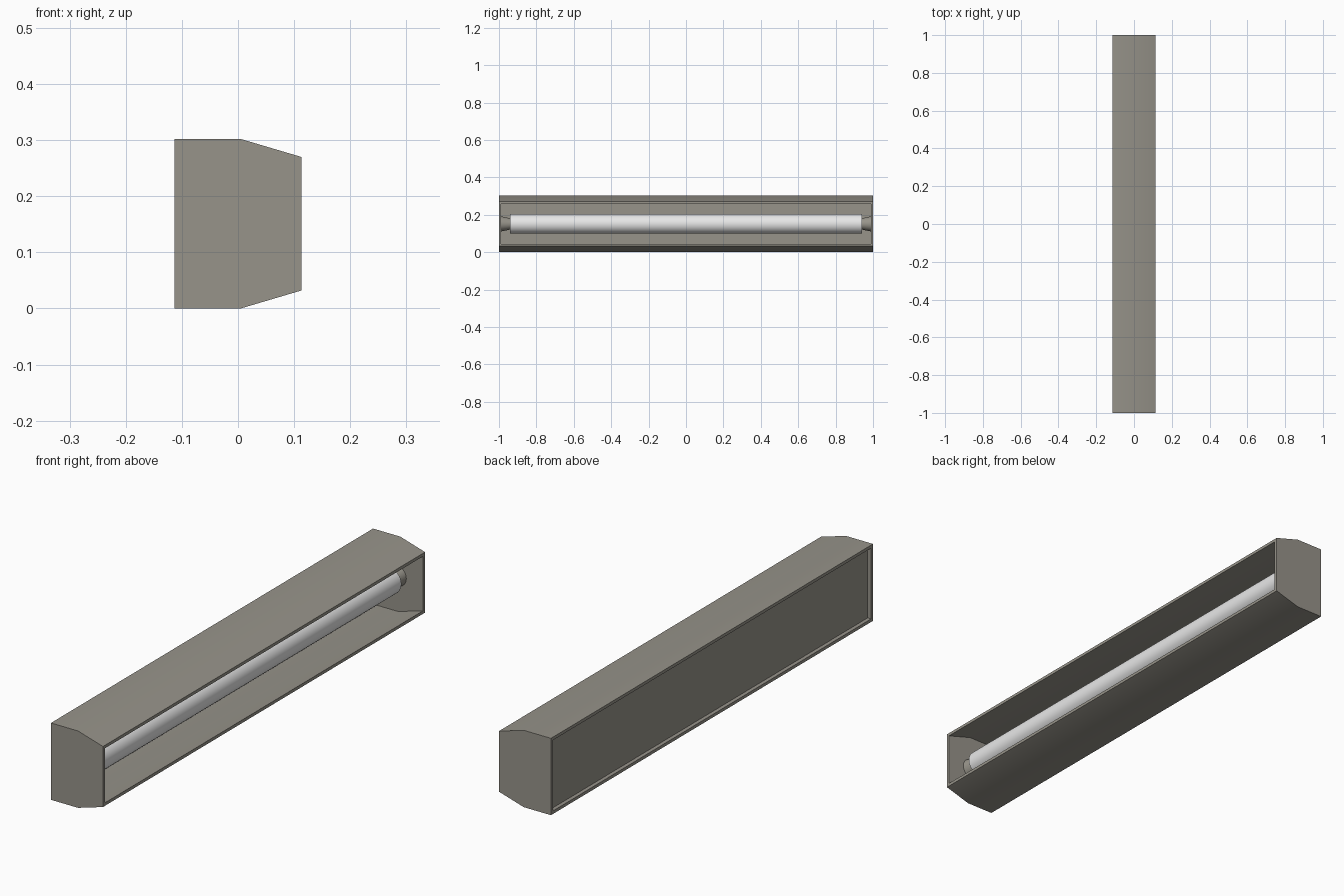
import bpy, bmesh, math

if "Cube" in bpy.data.objects:
    bpy.data.objects.remove(bpy.data.objects["Cube"])


def material(name, rgb):
    m = bpy.data.materials.new(name)
    m.diffuse_color = (*rgb, 1)
    m.use_nodes = True
    m.node_tree.nodes["Principled BSDF"].inputs["Base Color"].default_value = m.diffuse_color
    return m


BODY = material("warm grey metal", (0.31, 0.295, 0.255))
TUBE = material("pale tube", (0.8, 0.8, 0.8))


def finish(bm, name, mat):
    bmesh.ops.recalc_face_normals(bm, faces=bm.faces)
    me = bpy.data.meshes.new(name)
    bm.to_mesh(me)
    bm.free()
    me.materials.append(mat)
    ob = bpy.data.objects.new(name, me)
    bpy.context.collection.objects.link(ob)
    bpy.ops.object.select_all(action='DESELECT')
    ob.select_set(True)
    bpy.context.view_layer.objects.active = ob
    bpy.ops.object.shade_smooth_by_angle(angle=math.radians(30))
    return ob


def cylinder(name, mat, y0, y1, r0, r1, segments=32):
    """Cylinder or cone along y, centred on the lamp axis."""
    bm = bmesh.new()
    rings = []
    for y, r in ((y0, r0), (y1, r1)):
        rings.append([bm.verts.new((r * math.cos(a), y, MID + r * math.sin(a)))
                      for a in (math.tau * i / segments for i in range(segments))])
    for i in range(segments):
        j = (i + 1) % segments
        bm.faces.new((rings[0][i], rings[0][j], rings[1][j], rings[1][i]))
    for ring in rings:
        bm.faces.new(ring)
    return finish(bm, name, mat)


MID, WALL = 0.151, 0.012

# housing: hollow six-sided trough, open at the front and the back
half = [(-0.113, 0.151), (0.005, 0.151), (0.113, 0.119)]
profile = half + [(x, -z) for x, z in reversed(half)]
bm = bmesh.new()
shells = []
for t in (0, WALL):
    shells.append([[bm.verts.new((x, s * (1 - t), MID + z - math.copysign(t, z)))
                    for x, z in profile] for s in (-1, 1)])
for a, b in shells:
    bm.faces.new(a)
    bm.faces.new(b)
    for i in (0, 1, 3, 4):                      # top and bottom walls
        bm.faces.new((a[i], a[i + 1], b[i + 1], b[i]))
outer, inner = shells
for i, j in ((2, 3), (5, 0)):                   # rims of the two openings
    o = (outer[0][i], outer[0][j], outer[1][j], outer[1][i])
    n = (inner[0][i], inner[0][j], inner[1][j], inner[1][i])
    for k in range(4):
        m = (k + 1) % 4
        bm.faces.new((o[k], o[m], n[m], n[k]))
finish(bm, "housing", BODY)

# back panel, slightly recessed
bm = bmesh.new()
bmesh.ops.create_cube(bm, size=1)
for v in bm.verts:
    v.co = (-0.093 + v.co.x * 0.01, v.co.y * 1.976, MID + v.co.z * 0.278)
finish(bm, "back_panel", BODY)

# lamp tube and its tapered end sockets
cylinder("lamp_tube", TUBE, -0.94, 0.94, 0.052, 0.052, 48)
for side, s in (("front", -1), ("rear", 1)):
    cylinder(side + "_socket", BODY, s * 0.988, s * 0.939, 0.04, 0.03)
